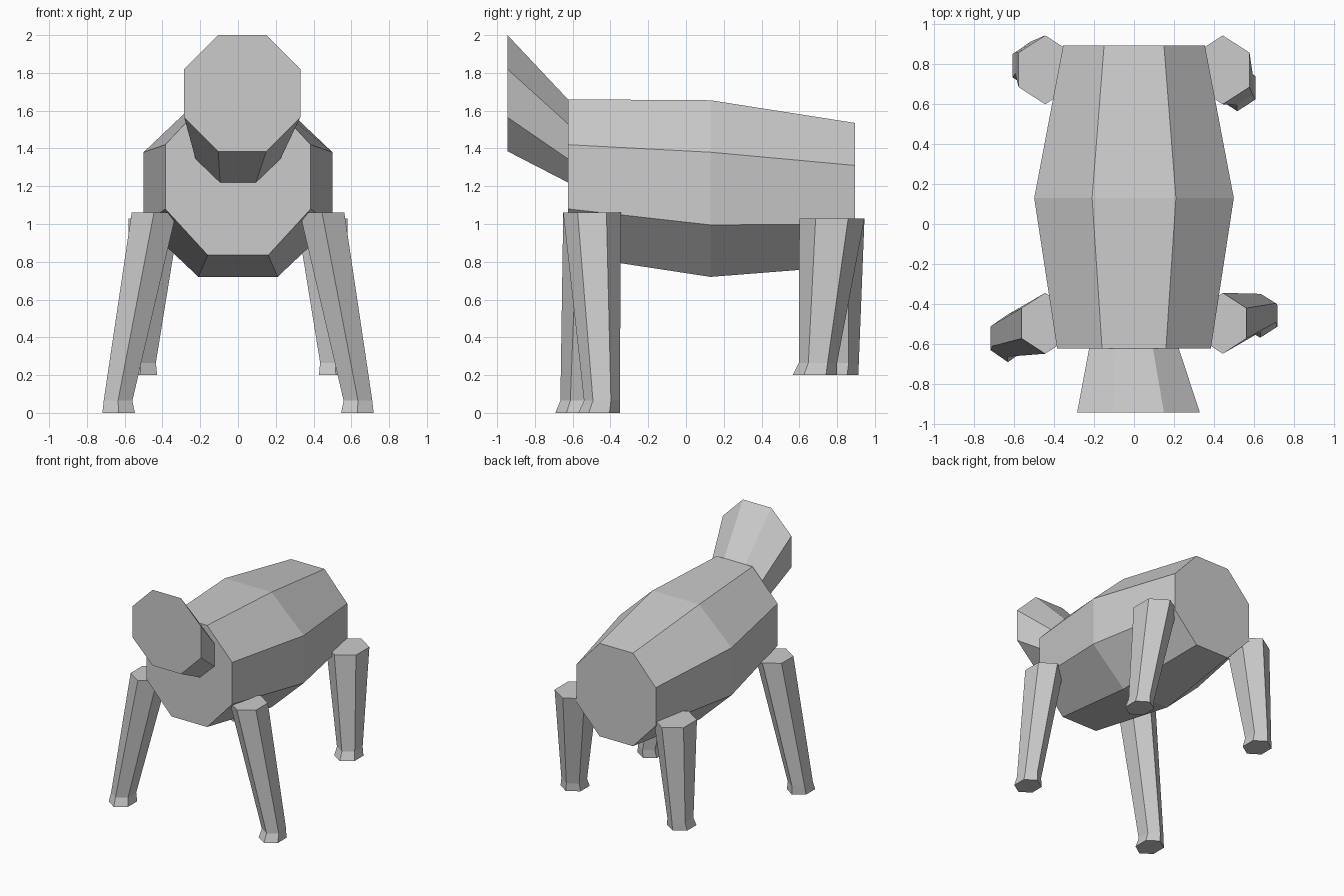
import bpy
import bmesh
import math

if "Cube" in bpy.data.objects:
    bpy.data.objects.remove(bpy.data.objects["Cube"], do_unlink=True)

# One plain grey for the whole animal
grey = bpy.data.materials.new("light_grey")
grey.use_nodes = True
colour = (0.6, 0.6, 0.6, 1)
grey.diffuse_color = colour
grey.node_tree.nodes["Principled BSDF"].inputs["Base Color"].default_value = colour


def loft(name, rings):
    """Skin a list of point rings and cap both ends."""
    bm = bmesh.new()
    loops = [[bm.verts.new(p) for p in ring] for ring in rings]
    n = len(loops[0])
    for a, b in zip(loops, loops[1:]):
        for i in range(n):
            j = (i + 1) % n
            bm.faces.new((a[i], a[j], b[j], b[i]))
    bm.faces.new(loops[0])
    bm.faces.new(loops[-1])
    bmesh.ops.recalc_face_normals(bm, faces=bm.faces)
    mesh = bpy.data.meshes.new(name)
    bm.to_mesh(mesh)
    bm.free()
    mesh.materials.append(grey)
    obj = bpy.data.objects.new(name, mesh)
    bpy.context.collection.objects.link(obj)
    return obj


def octagon(y, cx, wide, narrow, heights):
    """Upright eight-sided ring; heights run from top to bottom."""
    top, upper, lower, base = heights
    right = [(narrow, top), (wide, upper), (wide, lower), (narrow, base)]
    left = [(-x, z) for x, z in reversed(right)]
    return [(cx + x, y, z) for x, z in right + left]


def hexagon(cx, half_x, y0, y1, z):
    """Flat six-sided ring with its points along y."""
    cy, r = (y0 + y1) / 2, (y1 - y0) / 2
    return [(cx + half_x * math.sin(a) / math.sin(math.pi / 3), cy + r * math.cos(a), z)
            for a in (k * math.pi / 3 for k in range(6))]


# Barrel body, fattest in the middle
loft("body", [
    octagon(-0.625, 0, 0.385, 0.16, (1.66, 1.42, 1.08, 0.835)),
    octagon(0.13, 0, 0.50, 0.21, (1.655, 1.38, 0.995, 0.72)),
    octagon(0.895, 0, 0.355, 0.15, (1.535, 1.31, 1.0, 0.78)),
])

# Flaring head, set slightly off centre
loft("head", [
    octagon(-0.625, 0, 0.225, 0.095, (1.66, 1.53, 1.345, 1.22)),
    octagon(-0.945, 0.0225, 0.3075, 0.1275, (2.0, 1.82, 1.565, 1.385)),
])

# Legs in mid-stride: ankle and foot are (front y, back y) pairs
for name, side, ankle, foot in (
    ("front_left_leg", 1, (-0.54, -0.35), (-0.57, -0.35)),
    ("front_right_leg", -1, (-0.665, -0.455), (-0.692, -0.455)),
):
    loft(name, [
        hexagon(side * 0.445, 0.118, -0.65, -0.345, 1.06),
        hexagon(side * 0.635, 0.076, *ankle, 0.065),
        hexagon(side * 0.632, 0.086, *foot, 0),
    ])

for name, side, ankle, foot in (
    ("back_left_leg", 1, (0.597, 0.80), (0.565, 0.80)),
    ("back_right_leg", -1, (0.70, 0.915), (0.675, 0.912)),
):
    loft(name, [
        hexagon(side * 0.445, 0.134, 0.60, 0.945, 1.03),
        hexagon(side * 0.515, 0.080, *ankle, 0.265),
        hexagon(side * 0.518, 0.090, *foot, 0.2),
    ])
